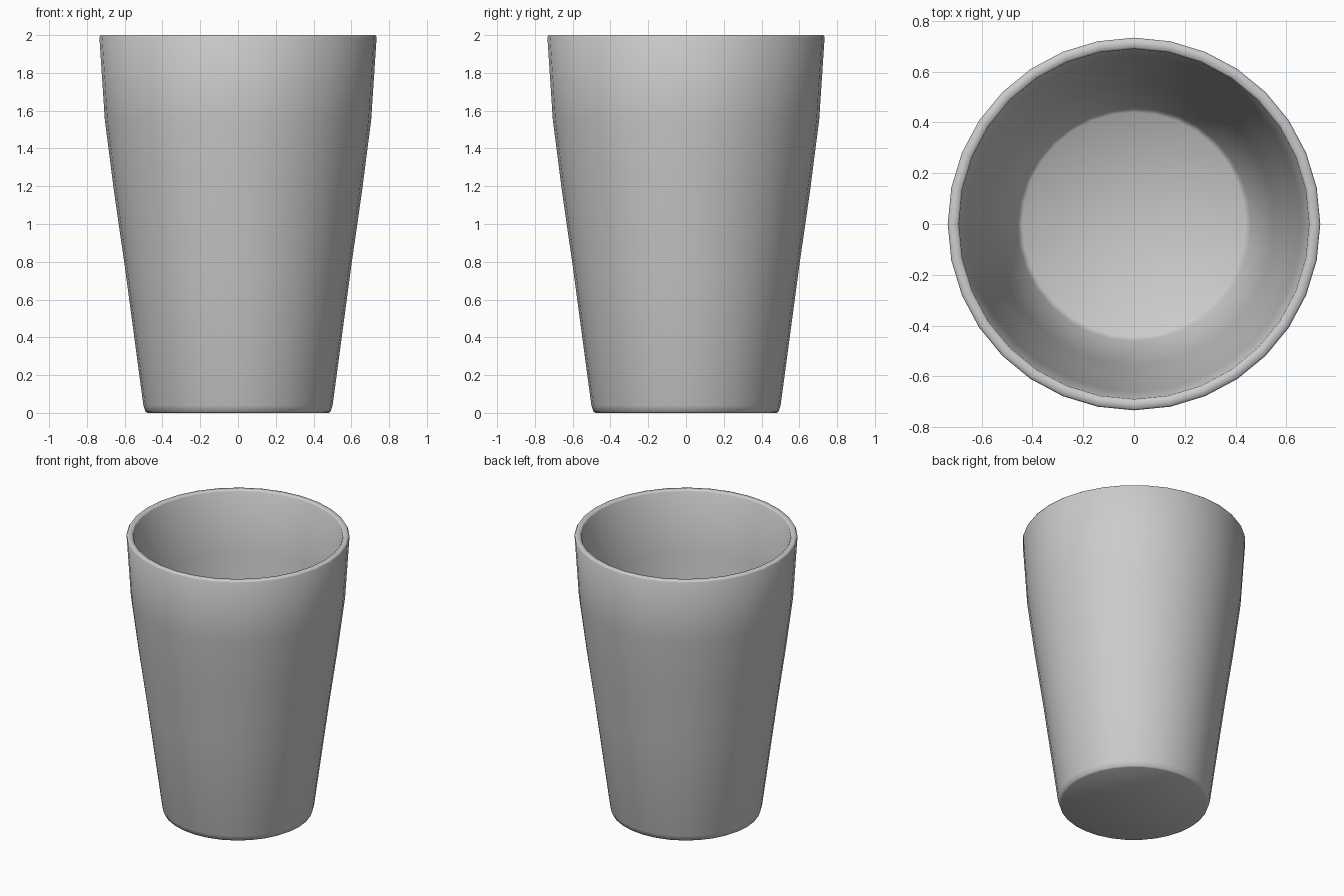
import bpy, bmesh, math

if "Cube" in bpy.data.objects:
    bpy.data.objects.remove(bpy.data.objects["Cube"])

SEGMENTS = 32

# Cup profile as (radius, height): outside going up, over the rim, then down the inside
profile = [
    (0.48, 0.0), (0.49, 0.006), (0.501, 0.04),
    (0.60, 0.78), (0.656, 1.17), (0.705, 1.55),
    (0.734, 1.99), (0.728, 2.0), (0.697, 2.0), (0.69, 1.99),
    (0.66, 1.55), (0.61, 1.17), (0.555, 0.78), (0.46, 0.07), (0.44, 0.05),
]

bm = bmesh.new()
rings = []
for r, z in profile:
    rings.append([bm.verts.new((r * math.cos(2 * math.pi * i / SEGMENTS),
                                r * math.sin(2 * math.pi * i / SEGMENTS), z))
                  for i in range(SEGMENTS)])

# Walls between neighbouring rings
for low, high in zip(rings, rings[1:]):
    for i in range(SEGMENTS):
        j = (i + 1) % SEGMENTS
        bm.faces.new((low[i], low[j], high[j], high[i]))

# Underside, and inner floor fanned from its centre
bm.faces.new(rings[0][::-1])
centre = bm.verts.new((0, 0, profile[-1][1]))
for i in range(SEGMENTS):
    bm.faces.new((rings[-1][i], rings[-1][(i + 1) % SEGMENTS], centre))

bmesh.ops.recalc_face_normals(bm, faces=bm.faces)
for f in bm.faces:
    f.smooth = True

mesh = bpy.data.meshes.new("cup")
bm.to_mesh(mesh)
bm.free()
cup = bpy.data.objects.new("cup", mesh)
bpy.context.collection.objects.link(cup)
